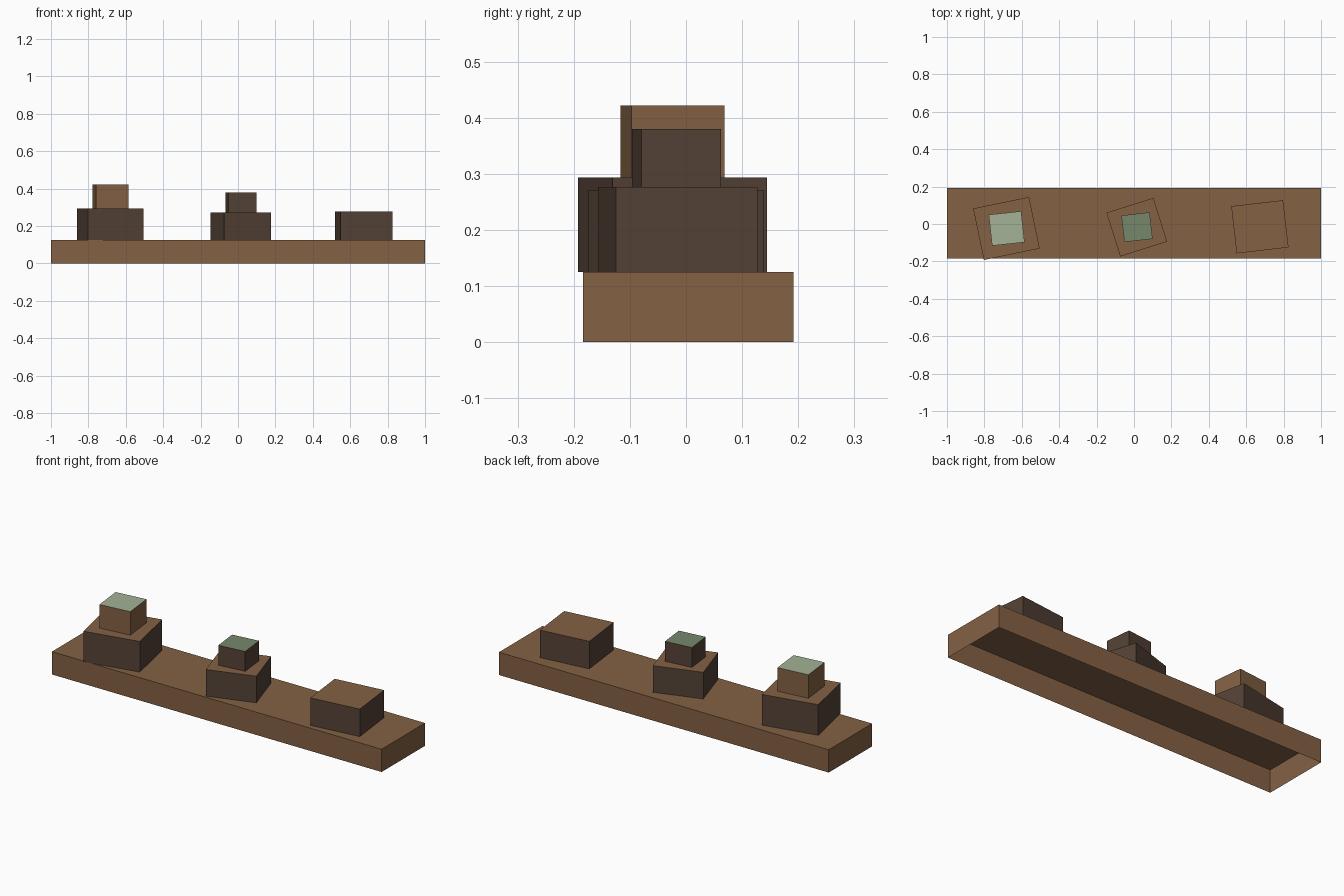
import bpy
import bmesh
from math import radians
from mathutils import Matrix

cube = bpy.data.objects.get("Cube")
if cube:
    bpy.data.objects.remove(cube, do_unlink=True)


def linear(c):
    c /= 255
    return c / 12.92 if c <= 0.04045 else ((c + 0.055) / 1.055) ** 2.4


def material(name, *rgb):
    mat = bpy.data.materials.new(name)
    colour = [linear(c) for c in rgb] + [1]
    mat.use_nodes = True
    mat.diffuse_color = colour
    bsdf = mat.node_tree.nodes["Principled BSDF"]
    bsdf.inputs["Base Color"].default_value = colour
    bsdf.inputs["Roughness"].default_value = 0.9
    return mat


wood = material("warm wood", 132, 97, 68)
dark = material("dark wood", 84, 66, 54)
pale_green = material("pale sage", 164, 178, 151)
green = material("deep sage", 118, 135, 108)


def open_box(name, centre, size, bottom, top, turn, side_mat, top_mat):
    """Box without an underside, with its own colour on the lid."""
    bm = bmesh.new()
    bmesh.ops.create_cube(bm, size=1)
    bm.normal_update()
    underside = [f for f in bm.faces if f.normal.z < -0.5]
    bmesh.ops.delete(bm, geom=underside, context='FACES_ONLY')
    for f in bm.faces:
        f.material_index = 1 if f.normal.z > 0.5 else 0
    place = (Matrix.Translation((*centre, (bottom + top) / 2))
             @ Matrix.Rotation(radians(turn), 4, 'Z')
             @ Matrix.Diagonal((*size, top - bottom, 1)))
    bm.transform(place)
    mesh = bpy.data.meshes.new(name)
    bm.to_mesh(mesh)
    bm.free()
    mesh.materials.append(side_mat)
    mesh.materials.append(top_mat)
    obj = bpy.data.objects.new(name, mesh)
    bpy.context.collection.objects.link(obj)


# Long hollow plank
open_box("plank", (0, 0.004), (2, 0.376), 0, 0.125, 0, wood, wood)

# Right stack
open_box("right_block", (-0.682, -0.024), (0.305, 0.281), 0.125, 0.293, 11.7, dark, wood)
open_box("right_cap", (-0.681, -0.024), (0.175, 0.167), 0.293, 0.422, 6.2, wood, pale_green)

# Middle stack
open_box("middle_block", (0.015, -0.017), (0.263, 0.245), 0.125, 0.271, 17.5, dark, wood)
open_box("middle_cap", (0.016, -0.017), (0.152, 0.143), 0.271, 0.38, 6.4, dark, green)

# Left block
open_box("left_block", (0.673, -0.015), (0.279, 0.254), 0.125, 0.276, 6.6, dark, wood)
